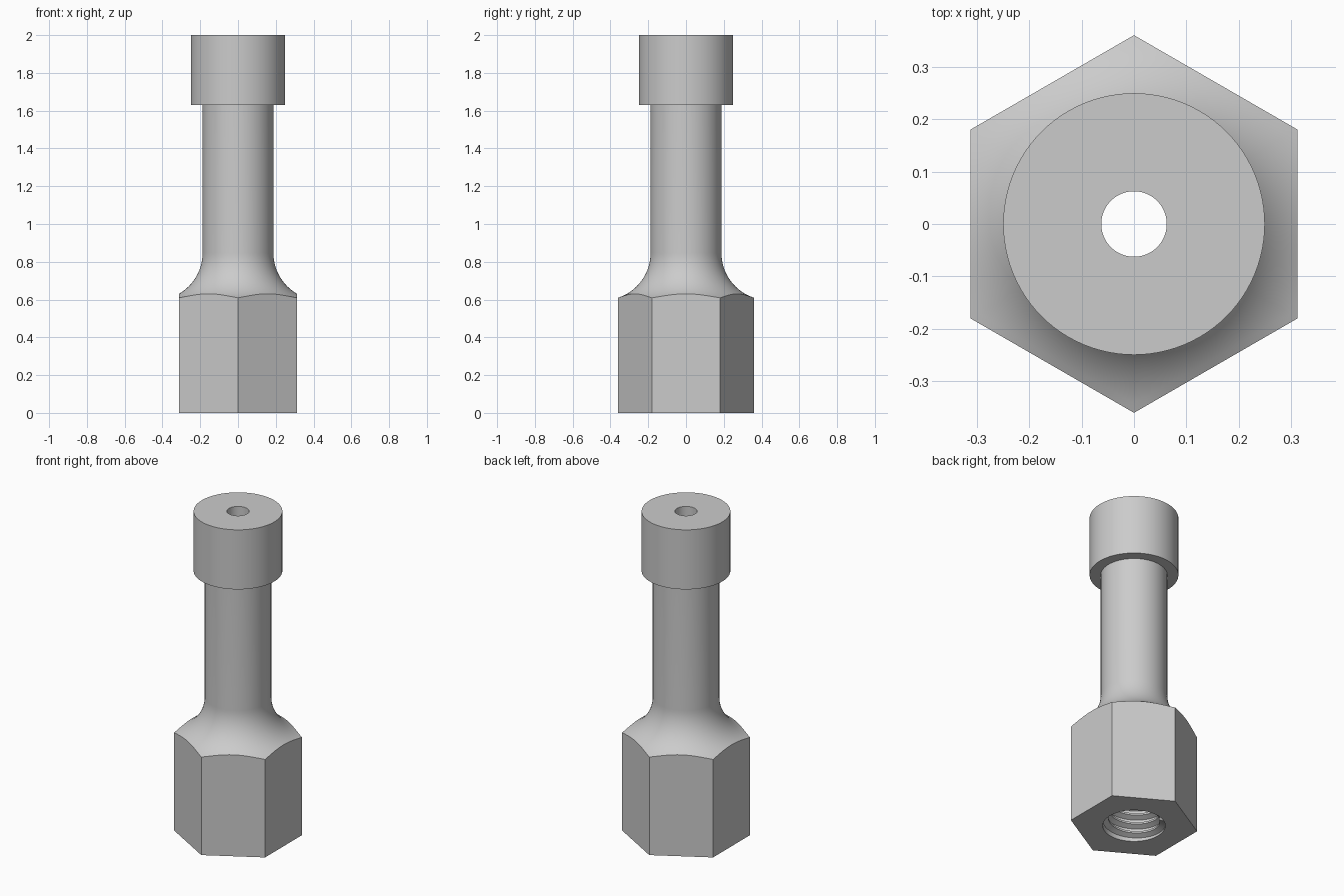
import bpy, bmesh
from math import pi, cos, sin, acos, radians

cube = bpy.data.objects.get("Cube")
if cube:
    bpy.data.objects.remove(cube, do_unlink=True)

SEGMENTS = 96
HEX_APOTHEM = 0.3125
SHAFT, HEAD, BORE = 0.1875, 0.25, 0.0625
FILLET, FILLET_Z = 0.25, 0.847
HEIGHT, HEAD_Z = 2.0, 1.63
MAJOR, MINOR, PITCH, DEPTH = 0.176, 0.145, 0.058, 0.5
THREAD = [(0.0, MINOR), (0.2, MINOR), (0.45, MAJOR), (0.75, MAJOR)]

steel = bpy.data.materials.new("steel grey")
steel.use_nodes = True
colour = (0.6, 0.6, 0.6, 1)
steel.diffuse_color = colour
steel.node_tree.nodes["Principled BSDF"].inputs["Base Color"].default_value = colour


def outer_column(angle):
    """Hexagon side, concave shoulder, shaft, round head and through bore."""
    hexagon = HEX_APOTHEM / cos((angle + pi / 6) % (pi / 3) - pi / 6)
    column = [(MAJOR, 0), (hexagon, 0)]
    start = acos((SHAFT + FILLET - hexagon) / FILLET)
    for i in range(17):
        a = start * (1 - i / 16)
        column.append((SHAFT + FILLET * (1 - cos(a)), FILLET_Z - FILLET * sin(a)))
    column += [(SHAFT, HEAD_Z), (HEAD, HEAD_Z), (HEAD, HEIGHT),
               (BORE, HEIGHT), (BORE, DEPTH), (MAJOR, DEPTH)]
    return column


def thread_column(angle):
    """Helical internal thread, clipped flat at both ends of the hole."""
    column = []
    for turn in range(-2, int(DEPTH / PITCH) + 2):
        for phase, radius in THREAD:
            z = (turn + phase + angle / (2 * pi)) * PITCH
            inside = 0.02 < z < DEPTH - 0.02
            column.append((radius if inside else MAJOR, min(max(z, 0), DEPTH)))
    return column[::-1]


def sweep(name, column_at):
    bm = bmesh.new()
    columns = []
    for i in range(SEGMENTS + 1):
        a = 2 * pi * i / SEGMENTS
        columns.append([bm.verts.new((r * cos(a), r * sin(a), z))
                        for r, z in column_at(a)])
    for left, right in zip(columns, columns[1:]):
        for j in range(len(left) - 1):
            bm.faces.new((left[j], right[j], right[j + 1], left[j + 1]))
    bmesh.ops.remove_doubles(bm, verts=bm.verts[:], dist=0.00005)
    mesh = bpy.data.meshes.new(name)
    bm.to_mesh(mesh)
    bm.free()
    mesh.materials.append(steel)
    obj = bpy.data.objects.new(name, mesh)
    bpy.context.collection.objects.link(obj)
    bpy.ops.object.select_all(action='DESELECT')
    obj.select_set(True)
    bpy.context.view_layer.objects.active = obj
    bpy.ops.object.shade_smooth_by_angle(angle=radians(25))
    return obj


# Turned body with hexagonal base, then the threaded socket beneath it
sweep("hex_base_and_shaft", outer_column)
sweep("threaded_socket", thread_column)
